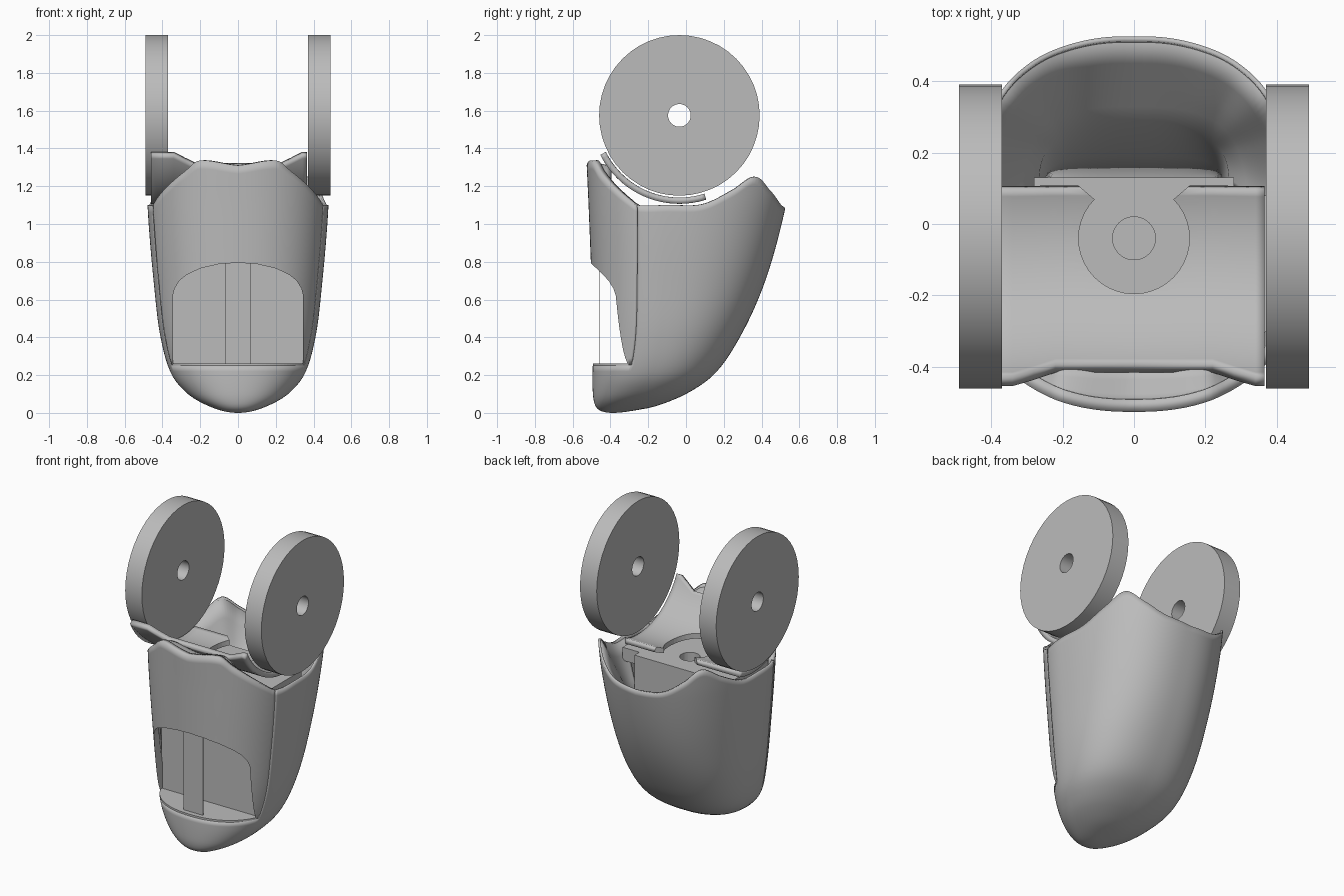
import bpy, bmesh
from math import sin, cos, pi, radians

if "Cube" in bpy.data.objects:
    bpy.data.objects.remove(bpy.data.objects["Cube"])

grey = bpy.data.materials.new("plain grey")
grey.use_nodes = True
grey.diffuse_color = (0.5, 0.5, 0.5, 1)
grey.node_tree.nodes["Principled BSDF"].inputs["Base Color"].default_value = (0.5, 0.5, 0.5, 1)


def interp(table, x):
    """Smooth Hermite interpolation through rows of (key, values...)."""
    n = len(table)
    x = min(max(x, table[0][0]), table[-1][0])
    i = next(k for k in range(n - 1) if x <= table[k + 1][0])

    def slope(k, c):
        a, b = table[max(k - 1, 0)], table[min(k + 1, n - 1)]
        return (b[c] - a[c]) / (b[0] - a[0])
    p, q = table[i], table[i + 1]
    h = q[0] - p[0]
    t = (x - p[0]) / h
    return [p[c] + (q[c] - p[c]) * (3 * t * t - 2 * t ** 3)
            + h * t * (1 - t) * (slope(i, c) * (1 - t) - slope(i + 1, c) * t)
            for c in range(1, len(p))]


def span(a, b, n):
    return [a + (b - a) * i / n for i in range(n + 1)]


def mix(p, q, t):
    return [a + (b - a) * t for a, b in zip(p, q)]


def select(ob):
    bpy.ops.object.select_all(action='DESELECT')
    ob.select_set(True)
    bpy.context.view_layer.objects.active = ob


def apply(ob, kind, **settings):
    mod = ob.modifiers.new(kind.lower(), kind)
    for key, value in settings.items():
        setattr(mod, key, value)
    select(ob)
    bpy.ops.object.modifier_apply(modifier=mod.name)


def finish(name, bm, smooth=True):
    bmesh.ops.remove_doubles(bm, verts=bm.verts, dist=0.0005)
    me = bpy.data.meshes.new(name)
    bm.to_mesh(me)
    bm.free()
    ob = bpy.data.objects.new(name, me)
    bpy.context.collection.objects.link(ob)
    me.materials.append(grey)
    if smooth:
        select(ob)
        bpy.ops.object.shade_smooth_by_angle(angle=radians(35))
    return ob


def sheet(bm, f, us, vs):
    grid = [[bm.verts.new(f(u, v)) for v in vs] for u in us]
    for a, b in zip(grid, grid[1:]):
        for j in range(len(vs) - 1):
            bm.faces.new((a[j], b[j], b[j + 1], a[j + 1]))


def prism(name, outline, step):
    """Extrude a closed 3D outline along a vector."""
    bm = bmesh.new()
    face = bm.faces.new([bm.verts.new(p) for p in outline])
    ext = bmesh.ops.extrude_face_region(bm, geom=[face])
    bmesh.ops.translate(bm, vec=step, verts=[g for g in ext["geom"] if isinstance(g, bmesh.types.BMVert)])
    bmesh.ops.recalc_face_normals(bm, faces=bm.faces)
    return finish(name, bm, False)


def box(name, x0, x1, y0, y1, z0, z1):
    return prism(name, [(x0, y0, z0), (x1, y0, z0), (x1, y1, z0), (x0, y1, z0)], (0, 0, z1 - z0))


def cut(ob, cutter):
    apply(ob, 'BOOLEAN', object=cutter, operation='DIFFERENCE', solver='EXACT')
    bpy.data.objects.remove(cutter)


# Body sections: square root of height, half width, front, widest line, back
rows = [(0, 0, -.39, -.39, -.39), (.01, .08, -.45, -.38, -.29), (.03, .14, -.475, -.34, -.18),
        (.06, .205, -.487, -.3, -.09), (.1, .265, -.493, -.25, 0), (.2, .35, -.495, -.18, .145),
        (.4, .41, -.49, -.13, .285), (.7, .447, -.5, -.11, .42), (1.08, .478, -.515, -.1, .525),
        (1.34, .485, -.527, -.1, .57)]
body = [(r[0] ** .5,) + r[1:] for r in rows]
# Rim height by angle from the side: negative is front, positive is back
rim_table = [(-90, 1.31), (-67, 1.335), (-57, 1.28), (-27, 1.13), (-20, 1.1), (0, 1.1), (14, 1.105),
             (29, 1.18), (42, 1.25), (55, 1.18), (71, 1.105), (90, 1.08)]
SEAM, LEDGE = 20, .25


def skin(deg, z):
    w, front, mid, back = interp(body, max(z, 0) ** .5)
    c, s = cos(radians(deg)), sin(radians(deg))
    e = .85 if s > 0 else .9
    x = w * abs(c) ** e * (1 if c > 0 else -1)
    y = mid + abs(s) ** e * ((back - mid) if s > 0 else (front - mid))
    return (x, y, z)


def to_rim(deg, t):
    side = deg if -90 <= deg <= 90 else (180 - deg if deg > 0 else -180 - deg)
    return skin(deg, LEDGE + (interp(rim_table, side)[0] - LEDGE) * t)


# Rear shell with its rounded bottom and chin
bm = bmesh.new()
sheet(bm, lambda a, t: skin(a, LEDGE * t * t), span(-SEAM, 180 + SEAM, 110) + span(180 + SEAM, 360 - SEAM, 70)[1:],
      span(0, 1, 16))
sheet(bm, to_rim, span(-SEAM, 180 + SEAM, 110), span(0, 1, 24))
shell = finish("rear_shell", bm)
apply(shell, 'SOLIDIFY', thickness=.014, offset=-1)


# Funnel inside the rear rim, sloping to a lip and then dropping steeply
def funnel_point(a, t):
    c, s = cos(radians(a)), abs(sin(radians(a)))
    x = abs(c) ** .6 * (1 if c > 0 else -1)
    lip = (.27 * x, .08 + .19 * s ** .6, .84)
    if t <= 1:
        rx, ry, rz = to_rim(a, 1)
        return mix((rx * .98, ry - .012, rz - .012), lip, t)
    return mix(lip, (.24 * x, .12, .45), t - 1)


bm = bmesh.new()
sheet(bm, funnel_point, span(176, 4, 86), [0, .25, .5, .75, 1, 1.5, 2])
funnel = finish("rear_funnel", bm)
apply(funnel, 'SOLIDIFY', thickness=.004, offset=-1)

# Front panel with an arched opening
bm = bmesh.new()
sheet(bm, to_rim, span(-180 + SEAM + .5, -SEAM - .5, 70), span(.005, 1, 24))
panel = finish("front_panel", bm)
apply(panel, 'SOLIDIFY', thickness=.035, offset=-1)
half = [(.345, .2), (.345, .62), (.335, .66), (.31, .7), (.27, .732), (.2, .765), (.1, .788)]
arch = [(x, -.8, z) for x, z in half] + [(0, -.8, .795)] + [(-x, -.8, z) for x, z in reversed(half)]
cut(panel, prism("arch_cutter", arch, (0, .55, 0)))


# Cap closing the gap between the panel rim and the cradle
def cap_point(a, t):
    x, y, z = to_rim(a, 1)
    return mix((x * .99, y + .01, z - .006), (x * .95, max(y + .03, -.395), z - .03), t)


bm = bmesh.new()
sheet(bm, cap_point, span(-145, -35, 50), span(0, 1, 3))
cap = finish("panel_cap", bm)
apply(cap, 'SOLIDIFY', thickness=.01, offset=-1)

# Ledge, back wall and centre strip inside the opening
ledge = [skin(a, LEDGE) for a in span(-180 + SEAM, -SEAM, 40)]
prism("opening_ledge", ledge, (0, 0, .012))
box("opening_back_wall", -.352, .352, -.285, -.27, .255, 1.0)
box("centre_strip", -.07, .07, -.461, -.457, .26, .81)

# Inner block and deck with a round socket
box("inner_block", -.28, .28, -.27, .13, .4, 1.0)
deck = prism("deck", [(-.4, -.27, 1.0), (-.3, -.37, 1.0), (.3, -.37, 1.0), (.4, -.27, 1.0), (.4, .08, 1.0),
                      (.28, .08, 1.0), (.28, .13, 1.0), (-.28, .13, 1.0), (-.28, .08, 1.0),
                      (-.4, .08, 1.0)], (0, 0, .085))


def circle(r, z):
    return [(r * cos(a), -.04 + r * sin(a), z) for a in span(0, 2 * pi, 40)[:-1]]


cut(deck, prism("socket_cutter", circle(.06, 1.02), (0, 0, .2)))

# Curved cradle under the discs, raised at its front corners
AXIS_Y, AXIS_Z = -.035, 1.575


def cradle_point(x, t):
    raised = min(max((abs(x) - .22) / .12, 0), 1)
    a = -.31 + (.95 + .16 * raised + .31) * t
    return (x, AXIS_Y - .435 * sin(a), AXIS_Z - .435 * cos(a))


bm = bmesh.new()
sheet(bm, cradle_point, [-.46, -.34, -.28, -.22, 0, .22, .28, .34, .365], span(0, 1, 28))
cradle = finish("cradle", bm)
apply(cradle, 'SOLIDIFY', thickness=.033, offset=1)
cut(cradle, prism("keyhole_cutter", circle(.155, .9), (0, 0, .5)))
cut(cradle, prism("notch_cutter", [(-.1, 0, .9), (.1, 0, .9), (.1, .06, .9), (.17, .12, .9),
                                   (-.17, .12, .9), (-.1, .06, .9)], (0, 0, .5)))

# Side discs with a centre hole
for name, x0 in (("left_disc", .37), ("right_disc", -.49)):
    loop = [(.06, 0), (.425, 0), (.425, .12), (.06, .12), (.06, 0)]
    bm = bmesh.new()
    sheet(bm, lambda a, k: (x0 + loop[k][1], AXIS_Y + loop[k][0] * cos(a), AXIS_Z + loop[k][0] * sin(a)),
          span(0, 2 * pi, 48), range(5))
    bmesh.ops.remove_doubles(bm, verts=bm.verts, dist=.0005)
    bmesh.ops.recalc_face_normals(bm, faces=bm.faces)
    finish(name, bm)
